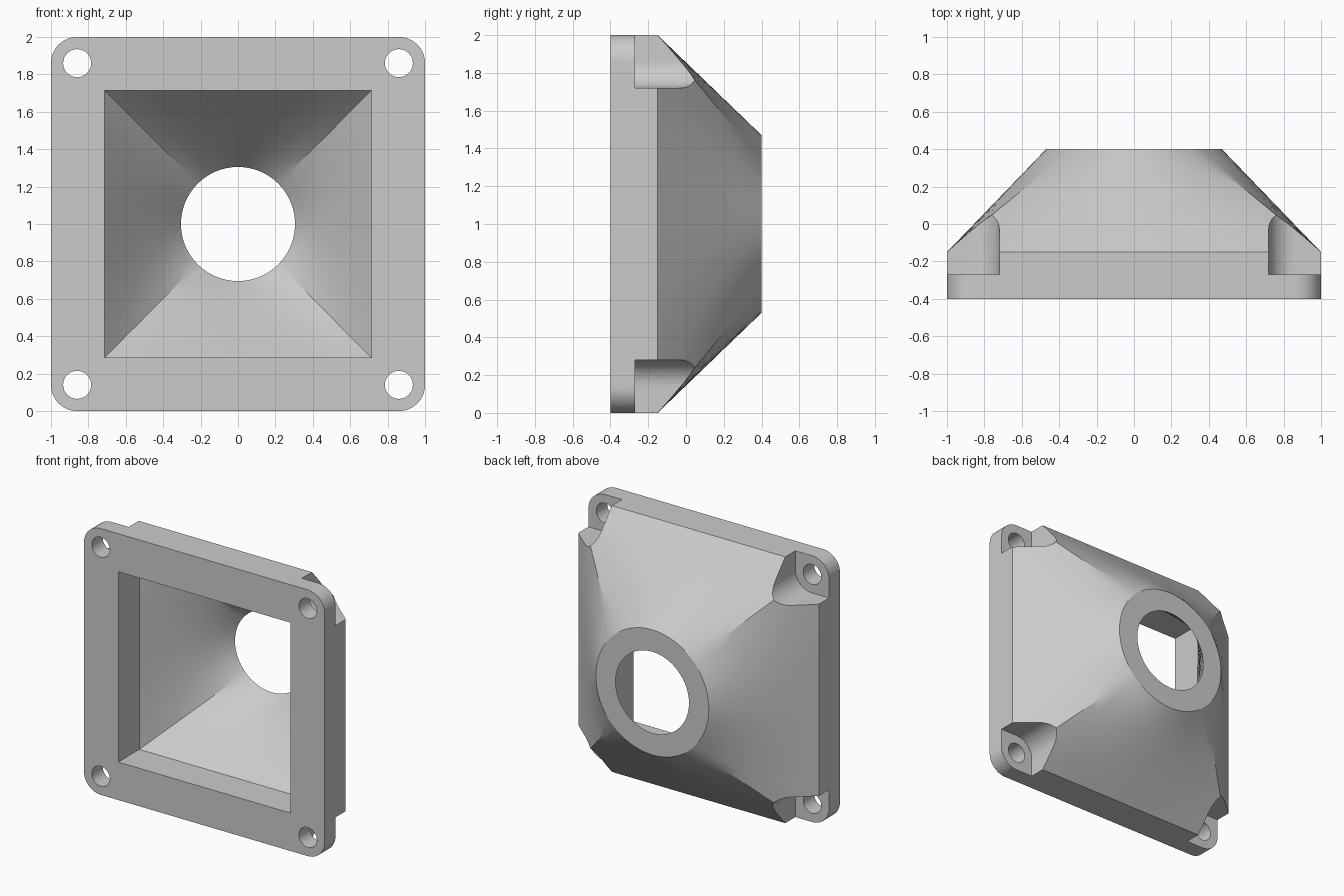
import bpy, bmesh, math

cube = bpy.data.objects.get("Cube")
if cube:
    bpy.data.objects.remove(cube)

SIDE = 16            # segments per side of the square
STEPS = 8            # rings along the taper
FRONT, LEDGE, SHOULDER, BACK = -0.40, -0.27, -0.15, 0.40
HOLE = 0.86          # offset of the screw holes from the centre
ROUND = 0.14         # corner and pocket radius

grey = bpy.data.materials.new("light grey")
grey.use_nodes = True
grey.diffuse_color = (0.6, 0.6, 0.6, 1)
grey.node_tree.nodes["Principled BSDF"].inputs["Base Color"].default_value = (0.6, 0.6, 0.6, 1)


def make_object(name, bm):
    bmesh.ops.recalc_face_normals(bm, faces=bm.faces)
    mesh = bpy.data.meshes.new(name)
    bm.to_mesh(mesh)
    bm.free()
    mesh.materials.append(grey)
    obj = bpy.data.objects.new(name, mesh)
    bpy.context.collection.objects.link(obj)
    return obj


def ring(half, radius, blend, y):
    """Closed ring blended from a square (0) to a circle (1)."""
    pts = []
    for side in range(4):
        turn = side * math.pi / 2
        for i in range(SIDE):
            t = 2 * i / SIDE - 1
            a = t * math.pi / 4
            u = half * (1 - blend) + radius * math.cos(a) * blend
            v = half * t * (1 - blend) + radius * math.sin(a) * blend
            pts.append((u * math.cos(turn) - v * math.sin(turn), y,
                        1 + u * math.sin(turn) + v * math.cos(turn)))
    return pts


def wall(half, radius):
    """Straight square sleeve followed by a taper to the round opening."""
    rings = [ring(half, radius, 0, FRONT)]
    for s in range(STEPS + 1):
        k = s / STEPS
        rings.append(ring(half, radius, k, SHOULDER + (BACK - SHOULDER) * k))
    return rings


def corner_cutter(name, outline, y0, y1):
    """Prism from a corner outline, repeated at all four corners."""
    bm = bmesh.new()
    for sx in (-1, 1):
        for sz in (-1, 1):
            ends = [[bm.verts.new((sx * u, y, 1 + sz * v)) for u, v in outline]
                    for y in (y0, y1)]
            bm.faces.new(ends[0])
            bm.faces.new(ends[1])
            n = len(outline)
            for i in range(n):
                j = (i + 1) % n
                bm.faces.new((ends[0][i], ends[0][j], ends[1][j], ends[1][i]))
    obj = make_object(name, bm)
    obj.hide_render = True
    return obj


def arc(r, start, end, n):
    return [(HOLE + r * math.cos(math.radians(start + (end - start) * i / n)),
             HOLE + r * math.sin(math.radians(start + (end - start) * i / n)))
            for i in range(n + 1)]


# Hollow funnel: outer skin out and inner skin back, closed into a loop
bm = bmesh.new()
loops = [[bm.verts.new(p) for p in r]
         for r in wall(1.0, 0.47) + wall(0.715, 0.305)[::-1]]
count = 4 * SIDE
for a, b in zip(loops, loops[1:] + loops[:1]):
    for i in range(count):
        j = (i + 1) % count
        bm.faces.new((a[i], a[j], b[j], b[i]))
funnel = make_object("funnel_flange", bm)

# Corner pockets, screw holes and rounded flange corners
cutters = [
    corner_cutter("pocket_cutter", arc(ROUND, 180, 270, 12) + [(1.1, 1 - 0.28), (1.1, 1.1), (0.72, 1.1)],
                  LEDGE, 0.6),
    corner_cutter("screw_hole_cutter", arc(0.075, 0, 360, 32)[:-1], -0.5, 0.0),
    corner_cutter("corner_round_cutter", arc(ROUND, 0, 90, 12) + [(HOLE, 1.1), (1.1, 1.1), (1.1, HOLE)],
                  -0.5, -0.2),
]
bpy.ops.object.select_all(action='DESELECT')
funnel.select_set(True)
bpy.context.view_layer.objects.active = funnel
for cutter in cutters:
    mod = funnel.modifiers.new(cutter.name, 'BOOLEAN')
    mod.operation = 'DIFFERENCE'
    mod.solver = 'EXACT'
    mod.object = cutter
    bpy.ops.object.modifier_apply(modifier=mod.name)
for cutter in cutters:
    bpy.data.objects.remove(cutter)

bpy.ops.object.shade_smooth_by_angle(angle=math.radians(25))
